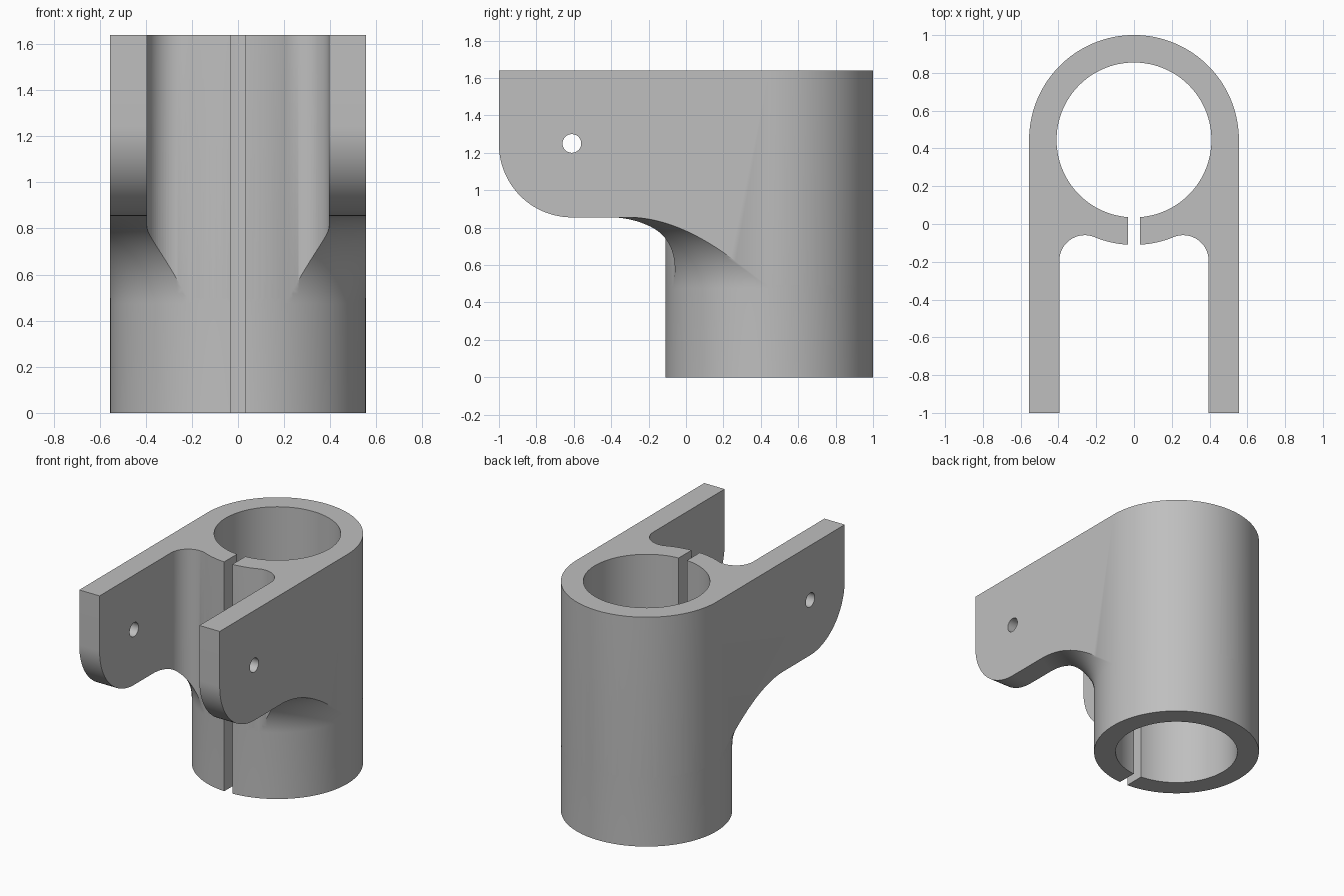
import bpy, bmesh
from math import sin, cos, pi, sqrt, atan2

if "Cube" in bpy.data.objects:
    bpy.data.objects.remove(bpy.data.objects["Cube"], do_unlink=True)

# Main dimensions
HEIGHT = 1.64
AXIS_Y = 0.445            # centre of the tube
TUBE_R, BORE_R = 0.555, 0.41
ARM_IN, ARM_OUT = 0.395, 0.5555
ARM_Z = 0.855             # underside of the arms
SLOT = 0.0325             # half width of the clamp slot
FLARE_R = 0.38            # fillet under the arms
INNER_R = 0.135           # fillet between arm and tube
PIN_Y, PIN_Z, CORNER_R = -0.61, 1.245, 0.39


def arc(cx, cy, r, start, end, n):
    """Points on a circular arc, both ends included."""
    angles = [start + (end - start) * i / n for i in range(n + 1)]
    return [(cx + r * cos(a), cy + r * sin(a)) for a in angles]


def loft(name, rings):
    """Closed solid skinned through rings of equal point count."""
    bm = bmesh.new()
    loops = [[bm.verts.new(p) for p in ring] for ring in rings]
    for low, high in zip(loops, loops[1:]):
        for i in range(len(low)):
            j = (i + 1) % len(low)
            bm.faces.new((low[i], low[j], high[j], high[i]))
    bm.faces.new(loops[0][::-1])
    bm.faces.new(loops[-1])
    bmesh.ops.recalc_face_normals(bm, faces=bm.faces)
    mesh = bpy.data.meshes.new(name)
    bm.to_mesh(mesh)
    bm.free()
    obj = bpy.data.objects.new(name, mesh)
    bpy.context.collection.objects.link(obj)
    return obj


def combine(target, tool, operation):
    """Apply a boolean and remove the helper."""
    mod = target.modifiers.new(operation, "BOOLEAN")
    mod.operation, mod.object, mod.solver = operation, tool, "EXACT"
    bpy.context.view_layer.objects.active = target
    bpy.ops.object.modifier_apply(modifier=mod.name)
    bpy.data.objects.remove(tool, do_unlink=True)


# Plan outline: split tube with two parallel arms
fx = ARM_IN - INNER_R
dy = sqrt((TUBE_R + INNER_R) ** 2 - fx ** 2)
fillet_end = atan2(dy, -fx)
tube_start = -pi / 2 + atan2(SLOT, sqrt(ARM_OUT ** 2 - SLOT ** 2))
half = arc(0, AXIS_Y, ARM_OUT, tube_start, atan2(-dy, fx), 12)[:-1]
half += arc(fx, AXIS_Y - dy, INNER_R, fillet_end, 0, 20)
half += [(ARM_IN, -1.1), (ARM_OUT, -1.1)]
half += arc(0, AXIS_Y, ARM_OUT, 0, pi / 2, 32)
gap = atan2(SLOT, sqrt(BORE_R ** 2 - SLOT ** 2))
bore = arc(0, AXIS_Y, BORE_R, 1.5 * pi - gap, -pi / 2 + gap, 120)
plan = half + [(-x, y) for x, y in half[-2::-1]] + bore
bracket = loft("clamp_bracket", [[(x, y, z) for x, y in plan] for z in (0, HEIGHT)])

# Envelope: round lower tube flaring out beneath the arms
flare = [(TUBE_R, -0.1)]
flare += arc(TUBE_R + FLARE_R, ARM_Z - FLARE_R, FLARE_R, pi, pi / 2, 28)
flare += [(TUBE_R + FLARE_R, HEIGHT + 0.1)]
envelope = loft("envelope", [[(x, y, z) for x, y in arc(0, AXIS_Y, r, 0, 2 * pi, 128)[:-1]]
                             for r, z in flare])

# Side profile of the arms with rounded lower front corner
side = arc(PIN_Y, PIN_Z, CORNER_R, pi, 1.5 * pi, 28)
side += [(0.3, ARM_Z - 0.0005), (0.3, HEIGHT + 0.2), (-1, HEIGHT + 0.2)]
side = [(y, z) for y, z in side]
slab = loft("arm_profile", [[(x, y, z) for y, z in side] for x in (-0.7, 0.7)])
combine(envelope, slab, "UNION")
combine(bracket, envelope, "INTERSECT")

# Pin hole through both arms
hole = arc(PIN_Y, PIN_Z + 0.005, 0.05, 0, 2 * pi, 32)[:-1]
pin = loft("pin_hole", [[(x, y, z) for y, z in hole] for x in (-0.8, 0.8)])
combine(bracket, pin, "DIFFERENCE")

# Single grey finish
grey = bpy.data.materials.new("plain_grey")
grey.use_nodes = True
colour = (0.52, 0.52, 0.52, 1)
grey.diffuse_color = colour
grey.node_tree.nodes["Principled BSDF"].inputs["Base Color"].default_value = colour
bracket.data.materials.clear()
bracket.data.materials.append(grey)

bpy.ops.object.select_all(action="DESELECT")
bracket.select_set(True)
bpy.context.view_layer.objects.active = bracket
bpy.ops.object.shade_smooth_by_angle(angle=pi / 6)
